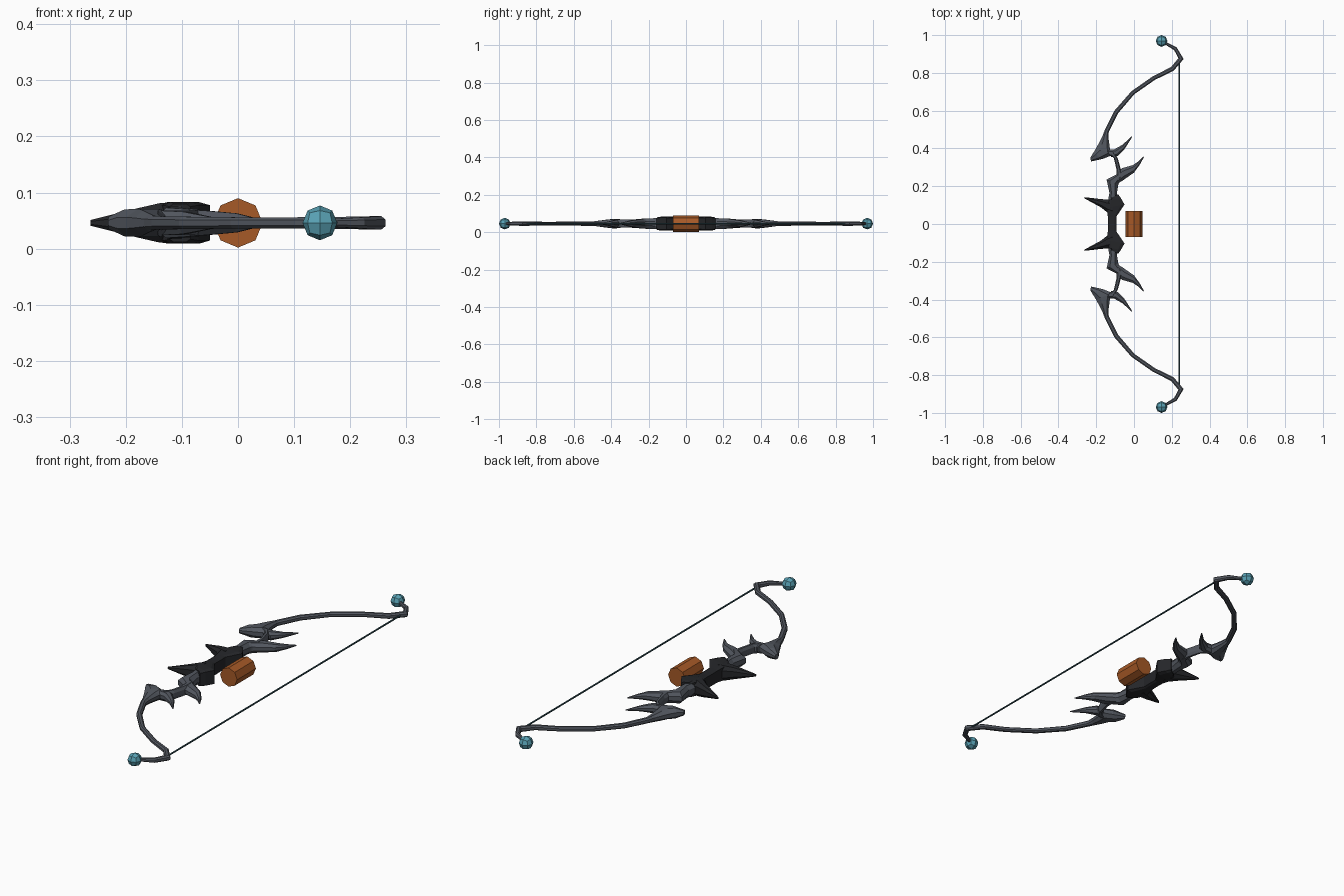
import bpy, bmesh, math
from mathutils import Vector

if "Cube" in bpy.data.objects:
    bpy.data.objects.remove(bpy.data.objects["Cube"])

Z0 = 0.046  # height of the bow's flat mid plane


def material(name, rgb):
    m = bpy.data.materials.new(name)
    m.diffuse_color = (*rgb, 1)
    m.use_nodes = True
    m.node_tree.nodes["Principled BSDF"].inputs["Base Color"].default_value = m.diffuse_color
    return m


GREY = material("slate_grey", (0.085, 0.095, 0.115))
DARK = material("charcoal", (0.018, 0.019, 0.022))
ORANGE = material("orange_wrap", (0.38, 0.10, 0.02))
TEAL = material("teal_gem", (0.10, 0.36, 0.46))
CORD = material("dark_cord", (0.03, 0.08, 0.10))


def make(name, bm, mat, mirror=True):
    bmesh.ops.recalc_face_normals(bm, faces=bm.faces)
    me = bpy.data.meshes.new(name)
    bm.to_mesh(me)
    bm.free()
    me.materials.append(mat)
    ob = bpy.data.objects.new(name, me)
    bpy.context.collection.objects.link(ob)
    if mirror:
        mod = ob.modifiers.new("mirror", 'MIRROR')
        mod.use_axis = (False, True, False)
        mod.merge_threshold = 0.0005
    return ob


def blade(name, ribs, mat, edge=0.4, inset=0.27, cap_start=True):
    """Loft chamfered sections; each rib is (ax, ay, bx, by, half_height)."""
    bm = bmesh.new()
    rings = []
    for ax, ay, bx, by, h in ribs:
        a, b = Vector((ax, ay, Z0)), Vector((bx, by, Z0))
        section = [(0, edge), (inset, 1), (1 - inset, 1), (1, edge),
                   (1, -edge), (1 - inset, -1), (inset, -1), (0, -edge)]
        rings.append([bm.verts.new(a.lerp(b, t) + Vector((0, 0, s * h))) for t, s in section])
    for r, q in zip(rings, rings[1:]):
        for i in range(8):
            j = (i + 1) % 8
            bm.faces.new((r[i], r[j], q[j], q[i]))
    if cap_start:
        bm.faces.new(rings[0])
    bm.faces.new(rings[-1])
    return make(name, bm, mat)


def path_ribs(path):
    """Turn centre points (x, y, half_width, half_height) into ribs."""
    ribs = []
    for i, (x, y, w, h) in enumerate(path):
        p, q = path[max(i - 1, 0)], path[min(i + 1, len(path) - 1)]
        n = Vector((-(q[1] - p[1]), q[0] - p[0])).normalized() * w
        ribs.append((x + n.x, y + n.y, x - n.x, y - n.y, h))
    return ribs


# Dark riser and its forward spikes
blade("riser", [(-.138, 0, -.093, 0, .031), (-.138, .035, -.093, .04, .032),
                (-.145, .085, -.05, .103, .037), (-.132, .125, -.07, .138, .037),
                (-.122, .137, -.085, .158, .034)], DARK, edge=.85, inset=.2, cap_start=False)
blade("riser_spike", [(-.115, .128, -.115, .05, .037), (-.14, .129, -.14, .06, .035),
                      (-.175, .132, -.175, .088, .027), (-.263, .142, -.263, .136, .005)],
      DARK, edge=.5)

# Zigzag neck between riser and limb blade
blade("limb_neck", [(-.138, .12, -.09, .12, .028), (-.13, .165, -.09, .165, .029),
                    (-.145, .235, -.083, .21, .027), (-.094, .262, -.06, .25, .024),
                    (-.093, .29, -.07, .29, .022), (-.107, .35, -.085, .345, .022),
                    (-.135, .37, -.105, .385, .022)], GREY)

# Barbs facing the string
blade("large_barb", [(-.095, .262, -.088, .212, .024), (-.065, .295, -.05, .237, .022),
                     (-.005, .312, 0, .272, .017), (.022, .331, .028, .31, .01),
                     (.05, .358, .053, .354, .002)], GREY)
blade("small_barb", [(-.15, .395, -.12, .355, .022), (-.105, .395, -.085, .36, .02),
                     (-.06, .42, -.05, .397, .012), (-.013, .464, -.01, .46, .002)], GREY)

# Broad forward blade at the root of each limb
blade("limb_blade", [(-.232, .35, -.227, .331, .011), (-.216, .376, -.165, .345, .024),
                     (-.2, .402, -.115, .365, .025), (-.185, .43, -.127, .396, .022),
                     (-.165, .468, -.135, .455, .016), (-.152, .497, -.135, .49, .012)], GREY)

# Slim recurved limb
blade("limb", path_ribs([(-.155, .46, .013, .014), (-.143, .495, .012, .012),
                         (-.095, .592, .012, .011), (-.006, .695, .011, .010),
                         (.106, .773, .011, .010), (.203, .821, .012, .011),
                         (.249, .876, .014, .012), (.219, .928, .010, .010),
                         (.143, .971, .006, .006)]), GREY, edge=.5)

# Faceted gem on each tip
bm = bmesh.new()
bmesh.ops.create_cube(bm, size=1)
bmesh.ops.subdivide_edges(bm, edges=bm.edges[:], cuts=1, use_grid_fill=True)
for v in bm.verts:
    v.co = v.co.normalized() * 0.031 + Vector((.146, .969, Z0))
make("tip_gem", bm, TEAL)


def rod(name, x, radius, length, sides, mat):
    bpy.ops.mesh.primitive_cylinder_add(vertices=sides, radius=radius, depth=length,
                                        location=(x, 0, Z0), rotation=(math.pi / 2, 0, 0))
    ob = bpy.context.object
    ob.name = name
    ob.data.materials.append(mat)


# Grip wrap and bowstring
rod("grip_wrap", 0, .044, .138, 8, ORANGE)
rod("bowstring", .24, .004, 1.74, 6, CORD)
